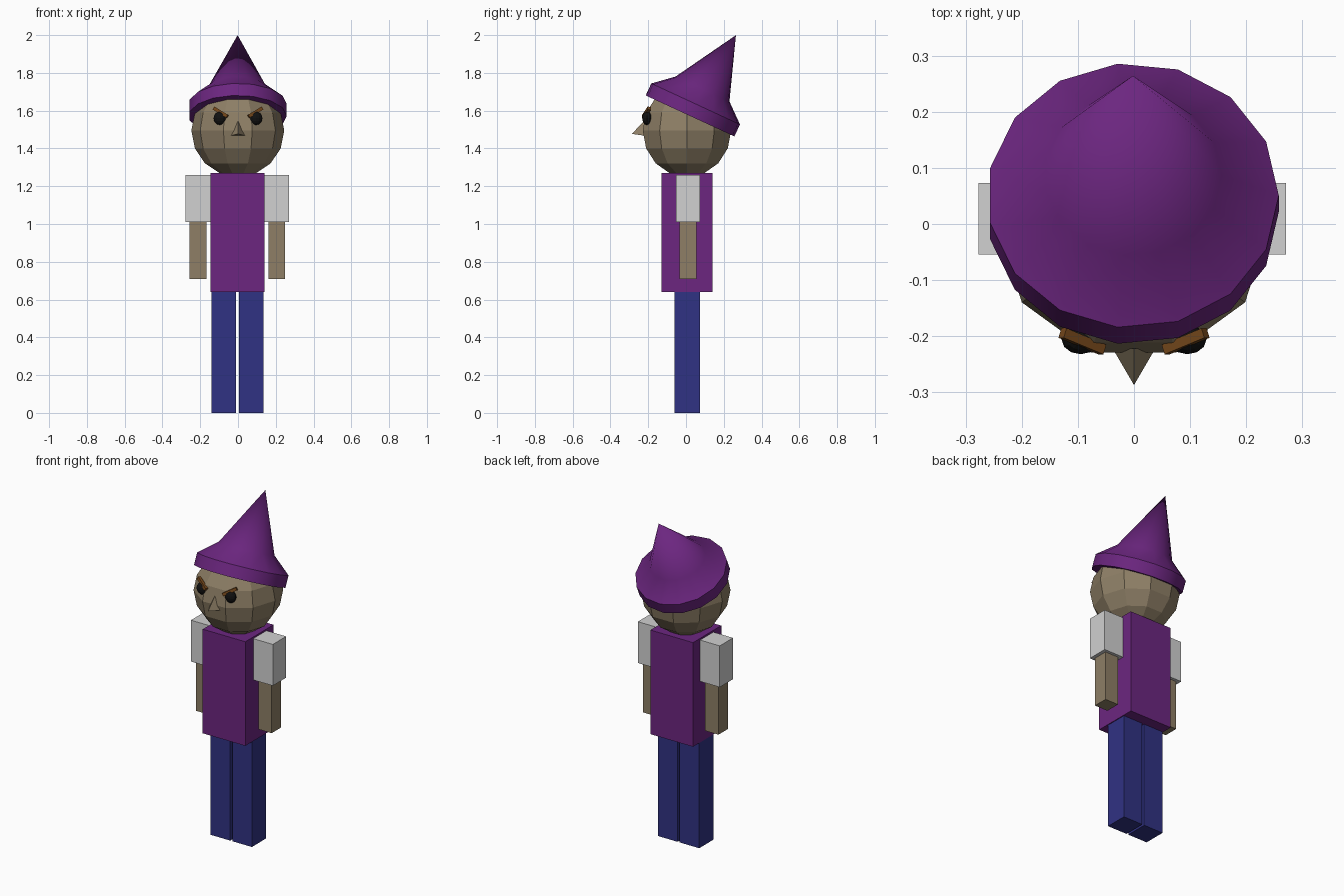
import bpy, bmesh, math
from mathutils import Matrix, Vector

if "Cube" in bpy.data.objects:
    bpy.data.objects.remove(bpy.data.objects["Cube"])


def material(name, srgb):
    m = bpy.data.materials.new(name)
    m.diffuse_color = [((c / 255 + 0.055) / 1.055) ** 2.4 for c in srgb] + [1]
    m.use_nodes = True
    m.node_tree.nodes["Principled BSDF"].inputs["Base Color"].default_value = m.diffuse_color
    return m


PURPLE = material("purple cloth", (108, 38, 128))
SKIN = material("olive skin", (142, 127, 102))
GREY = material("light grey cloth", (209, 209, 209))
BLUE = material("navy cloth", (48, 50, 131))
BROWN = material("brown hair", (116, 71, 27))
BLACK = material("black", (17, 17, 17))


def finish(name, bm, mat):
    bmesh.ops.recalc_face_normals(bm, faces=bm.faces)
    mesh = bpy.data.meshes.new(name)
    bm.to_mesh(mesh)
    bm.free()
    mesh.materials.append(mat)
    ob = bpy.data.objects.new(name, mesh)
    bpy.context.collection.objects.link(ob)
    return ob


def box(name, mat, lo, hi):
    """Axis-aligned box between two corners."""
    lo, hi = Vector(lo), Vector(hi)
    bm = bmesh.new()
    bmesh.ops.create_cube(bm, size=1, matrix=Matrix.Translation((lo + hi) / 2)
                          @ Matrix.Diagonal((*(hi - lo), 1)))
    return finish(name, bm, mat)


def lathe(name, mat, sides, rings, bottom=None, tip=None):
    """Stack of (radius, height) rings, closed by a cap or a point at each end."""
    bm = bmesh.new()
    loops = [[bm.verts.new((r * math.cos(math.tau * i / sides),
                            r * math.sin(math.tau * i / sides), z))
              for i in range(sides)] for r, z in rings]
    for a, b in zip(loops, loops[1:]):
        for i in range(sides):
            j = (i + 1) % sides
            bm.faces.new((a[i], a[j], b[j], b[i]))
    for loop, point in ((loops[0], bottom), (loops[-1], tip)):
        if point is None:
            bm.faces.new(loop)
        else:
            p = bm.verts.new(point)
            for i in range(sides):
                bm.faces.new((loop[i], loop[(i + 1) % sides], p))
    return finish(name, bm, mat)


def ball(name, mat, sides, bands, loc, size):
    rings = [(math.sin(math.pi * k / bands), -math.cos(math.pi * k / bands))
             for k in range(1, bands)]
    ob = lathe(name, mat, sides, rings, (0, 0, -1), (0, 0, 1))
    ob.data.transform(Matrix.Translation(loc) @ Matrix.Diagonal((*size, 1)))
    return ob


# Torso
box("torso", PURPLE, (-0.145, -0.13, 0.64), (0.14, 0.14, 1.27))

# Legs, sleeves and forearms
for side, s in (("left", -1), ("right", 1)):
    c = -0.003
    box(side + "_leg", BLUE, (c + s * 0.007, -0.06, 0), (c + s * 0.138, 0.075, 0.64))
    box(side + "_sleeve", GREY, (c + s * 0.143, -0.054, 1.01), (c + s * 0.274, 0.073, 1.26))
    box(side + "_forearm", SKIN, (c + s * 0.164, -0.035, 0.71), (c + s * 0.253, 0.055, 1.01))

# Faceted head
ball("head", SKIN, 10, 8, (-0.001, 0.005, 1.495), (0.246, 0.246, 0.246))

# Pointed nose
bm = bmesh.new()
bmesh.ops.convex_hull(bm, input=[bm.verts.new(p) for p in (
    (0, -0.222, 1.545), (-0.038, -0.222, 1.468), (0.038, -0.222, 1.468),
    (0, -0.287, 1.477))])
finish("nose", bm, SKIN)

# Eyes and slanted brows
for side, s in (("left", -1), ("right", 1)):
    ball(side + "_eye", BLACK, 12, 8, (s * 0.095, -0.206, 1.56), (0.034, 0.026, 0.036))
    along = Vector((-s * 0.072, -0.03, -0.044)).normalized()
    deep = Vector((0, 1, 0)) - along * along.y
    deep.normalize()
    up = along.cross(deep)
    frame = Matrix((along, deep, up)).transposed().to_4x4()
    bm = bmesh.new()
    bmesh.ops.create_cube(bm, size=1, matrix=Matrix.Translation((s * 0.092, -0.209, 1.591))
                          @ frame @ Matrix.Diagonal((0.088, 0.018, 0.018, 1)))
    finish(side + "_brow", bm, BROWN)

# Tilted hat: upright band, sloped shoulder and leaning cone
hat = lathe("hat", PURPLE, 15, [(0.26, 0), (0.26, 0.07), (0.158, 0.157)],
            tip=(0, 0.041, 0.49))
hat.data.transform(Matrix.Translation((-0.002, 0.0215, 1.572))
                   @ Matrix.Rotation(math.radians(-24.8), 4, 'X'))
bpy.context.view_layer.objects.active = hat
hat.select_set(True)
bpy.ops.object.shade_smooth_by_angle(angle=math.radians(35))
